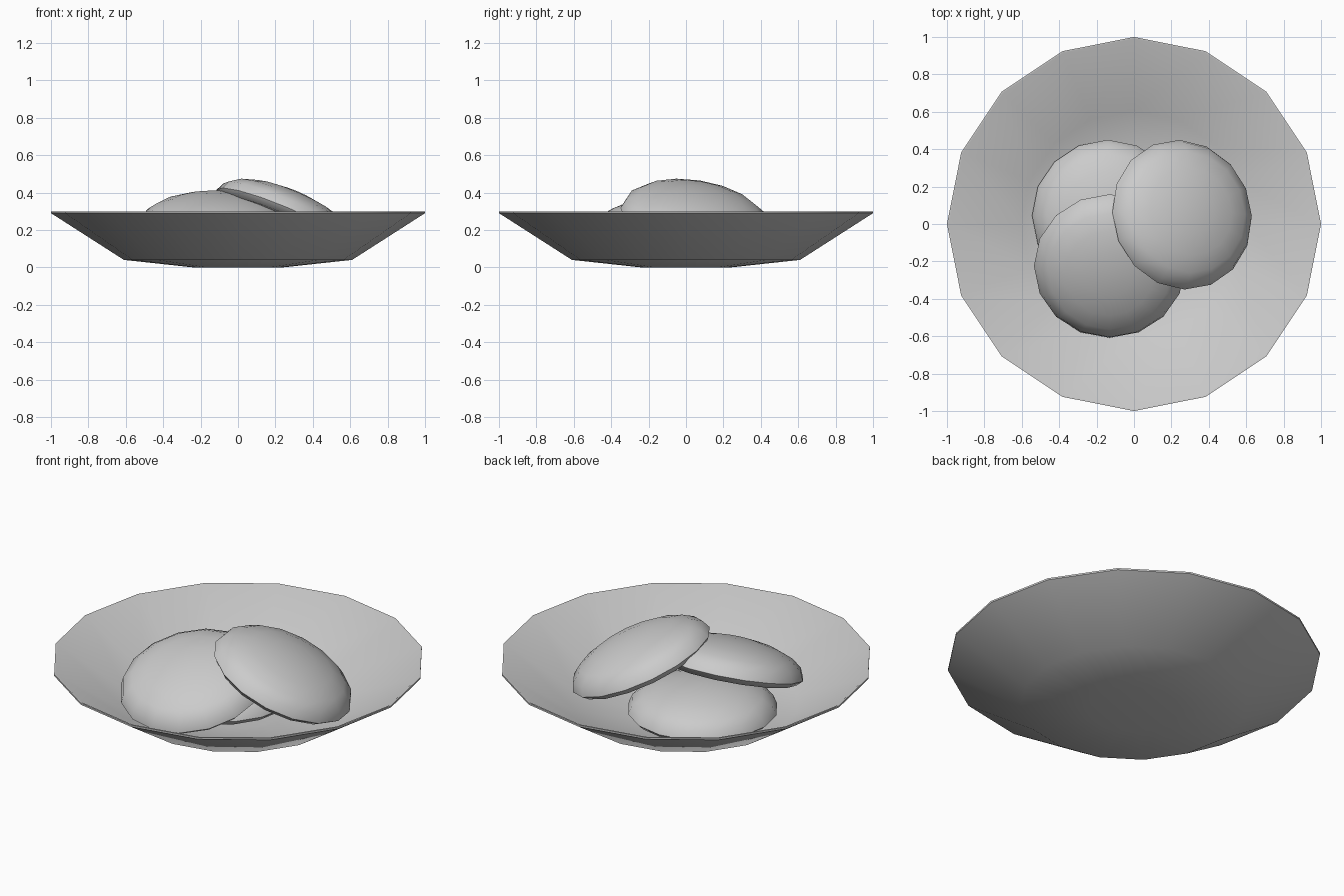
import bpy, bmesh, math
from mathutils import Vector

if "Cube" in bpy.data.objects:
    bpy.data.objects.remove(bpy.data.objects["Cube"])

SIDES = 16

def lathe(name, profile, closed=False):
    """Spin (radius, z) points around z; zero radius makes a pole."""
    bm = bmesh.new()
    rings = []
    for r, z in profile:
        if r == 0:
            rings.append([bm.verts.new((0, 0, z))])
        else:
            rings.append([bm.verts.new((r * math.cos(2 * math.pi * i / SIDES),
                                        r * math.sin(2 * math.pi * i / SIDES), z))
                          for i in range(SIDES)])
    for a, b in zip(rings, rings[1:]):
        for i in range(SIDES):
            j = (i + 1) % SIDES
            if len(a) == 1:
                bm.faces.new((a[0], b[j], b[i]))
            elif len(b) == 1:
                bm.faces.new((a[i], a[j], b[0]))
            else:
                bm.faces.new((a[i], a[j], b[j], b[i]))
    bmesh.ops.recalc_face_normals(bm, faces=bm.faces)
    mesh = bpy.data.meshes.new(name)
    bm.to_mesh(mesh)
    bm.free()
    obj = bpy.data.objects.new(name, mesh)
    bpy.context.collection.objects.link(obj)
    bpy.ops.object.select_all(action='DESELECT')
    obj.select_set(True)
    bpy.context.view_layer.objects.active = obj
    bpy.ops.object.shade_smooth_by_angle(angle=math.radians(50))
    return obj

# Shallow thin-walled bowl: outside from the foot up, then back down inside
lathe("bowl", [(0, 0), (0.24, 0), (0.61, 0.04), (1.0, 0.29), (1.0, 0.30),
               (0.99, 0.30), (0.605, 0.05), (0.24, 0.01), (0, 0.01)])

# Bun profile: flat underside, small rolled lip, elliptical dome
R, LIP, TOP = 0.405, 0.03, 0.183
bun_profile = [(0, 0), (0.375, 0)]
for k in range(5):
    t = math.radians(18 * k)
    bun_profile.append((R * math.cos(t), LIP + (TOP - LIP) * math.sin(t)))
bun_profile.append((0, TOP))

# Each bun: centre of underside and the direction its dome points
buns = {
    "bun_bottom": ((-0.14, 0.045, 0.04), (0, 0, 1)),
    "bun_front": ((-0.13, -0.215, 0.19), (0, -0.32, 0.947)),
    "bun_top": ((0.245, 0.045, 0.228), (0.39, 0.155, 0.907)),
}
for name, (pos, normal) in buns.items():
    bun = lathe(name, bun_profile)
    bun.location = pos
    bun.rotation_euler = Vector((0, 0, 1)).rotation_difference(Vector(normal)).to_euler()
